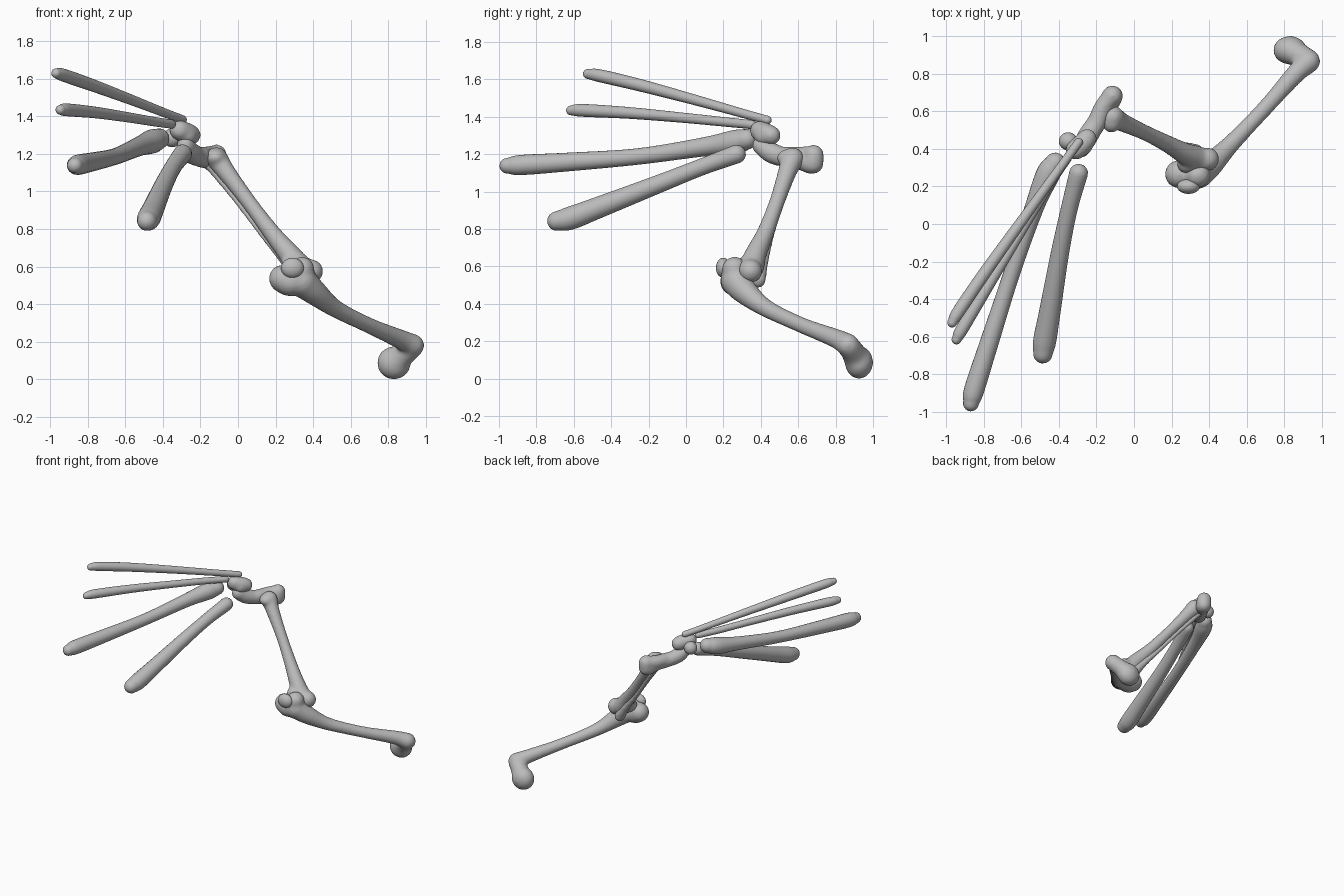
import bpy, bmesh, math
from mathutils import Vector, Matrix

bone_mat = bpy.data.materials.new("bone_grey")
bone_mat.diffuse_color = (0.5, 0.5, 0.5, 1)


def spline(a, b, c, d, t):
    return 0.5 * (2 * b + (c - a) * t + (2 * a - 5 * b + 4 * c - d) * t * t
                  + (3 * b - a - 3 * c + d) * t ** 3)


def tube(bm, pts, sides=20, steps=6):
    """Round-ended tube through (x, y, z, radius) points."""
    p = [Vector(q) for q in pts]
    p = [2 * p[0] - p[1]] + p + [2 * p[-1] - p[-2]]
    path = [spline(*p[i:i + 4], k / steps) for i in range(len(p) - 3) for k in range(steps)]
    path.append(p[-2])
    rings = [(q.xyz, max(q.w, 0.008)) for q in path]
    d0 = (rings[0][0] - rings[1][0]).normalized()
    d1 = (rings[-1][0] - rings[-2][0]).normalized()

    def cap(c, r, d):
        return [(c + d * r * math.sin(a), r * math.cos(a)) for a in (0.35, 0.7, 1.05, 1.4)]
    rings = cap(*rings[0], d0)[::-1] + rings + cap(*rings[-1], d1)
    loops = []
    side = d1.orthogonal()
    for i, (c, r) in enumerate(rings):
        d = (rings[min(i + 1, len(rings) - 1)][0] - rings[max(i - 1, 0)][0]).normalized()
        side = (side - d * side.dot(d)).normalized()
        up = d.cross(side)
        loops.append([bm.verts.new(c + r * (side * math.cos(t) + up * math.sin(t)))
                      for t in (2 * math.pi * k / sides for k in range(sides))])
    for a, b in zip(loops, loops[1:]):
        for k in range(sides):
            j = (k + 1) % sides
            bm.faces.new((a[k], a[j], b[j], b[k]))
    bm.faces.new(loops[0][::-1])
    bm.faces.new(loops[-1])


def ball(bm, c, size):
    m = Matrix.Translation(c) @ Matrix.Diagonal((*size, 1))
    bmesh.ops.create_uvsphere(bm, u_segments=24, v_segments=14, radius=1, matrix=m)


def bone(name, tubes, balls=(), fuse=True):
    bm = bmesh.new()
    for t in tubes:
        tube(bm, t)
    for c, s in balls:
        ball(bm, c, s)
    bmesh.ops.recalc_face_normals(bm, faces=bm.faces)
    me = bpy.data.meshes.new(name)
    bm.to_mesh(me)
    bm.free()
    me.materials.append(bone_mat)
    me.shade_smooth()
    ob = bpy.data.objects.new(name, me)
    bpy.context.collection.objects.link(ob)
    if fuse:  # blend overlapping lumps into one organic surface
        rm = ob.modifiers.new("fuse", 'REMESH')
        rm.mode = 'VOXEL'
        rm.voxel_size = 0.01
        rm.use_smooth_shade = True
        sm = ob.modifiers.new("soften", 'SMOOTH')
        sm.factor = 0.5
        sm.iterations = 14


# Thigh bone: shaft, hip ball, and the two knee knuckles
bone("thigh_bone",
     [[(0.93, 0.865, 0.18, 0.062), (0.86, 0.80, 0.215, 0.052), (0.70, 0.62, 0.285, 0.043),
       (0.52, 0.43, 0.375, 0.048), (0.41, 0.32, 0.46, 0.068), (0.34, 0.27, 0.52, 0.084)],
      [(0.93, 0.87, 0.175, 0.06), (0.875, 0.90, 0.13, 0.066), (0.835, 0.925, 0.085, 0.077)],
      [(0.24, 0.265, 0.535, 0.076), (0.29, 0.26, 0.52, 0.078), (0.34, 0.26, 0.585, 0.068)]],
     [((0.83, 0.925, 0.087), (0.09, 0.076, 0.088))])

# Kneecap
bone("kneecap", [], [((0.29, 0.2, 0.592), (0.061, 0.04, 0.054))], False)

# Shin bone: broad knee plate, slim shaft, ankle end
bone("shin_bone",
     [[(0.33, 0.35, 0.595, 0.068), (0.27, 0.375, 0.67, 0.058), (0.18, 0.425, 0.78, 0.047),
       (0.06, 0.485, 0.94, 0.042), (-0.06, 0.54, 1.10, 0.05), (-0.115, 0.57, 1.175, 0.062)],
      [(0.28, 0.32, 0.605, 0.052), (0.39, 0.345, 0.575, 0.064)]],
     [((-0.12, 0.56, 1.18), (0.06, 0.075, 0.05))])

# Thin outer shin bone
bone("outer_shin_bone",
     [[(0.33, 0.385, 0.525, 0.042), (0.25, 0.415, 0.63, 0.028), (0.13, 0.455, 0.775, 0.021),
       (0.0, 0.51, 0.945, 0.02), (-0.12, 0.565, 1.10, 0.026), (-0.165, 0.575, 1.165, 0.038)]])

# Heel bone reaching forward to the instep
bone("heel_bone",
     [[(-0.12, 0.67, 1.15, 0.058), (-0.155, 0.61, 1.17, 0.054), (-0.20, 0.54, 1.18, 0.052),
       (-0.25, 0.46, 1.205, 0.056), (-0.28, 0.40, 1.245, 0.048)],
      [(-0.115, 0.68, 1.15, 0.056), (-0.115, 0.682, 1.195, 0.056)],
      [(-0.12, 0.68, 1.195, 0.05), (-0.17, 0.61, 1.19, 0.05), (-0.20, 0.53, 1.19, 0.05)]])

# Ankle block and small instep bone
bone("ankle_block",
     [[(-0.31, 0.395, 1.325, 0.055), (-0.27, 0.43, 1.31, 0.055), (-0.25, 0.455, 1.30, 0.053)],
      [(-0.30, 0.40, 1.32, 0.05), (-0.27, 0.415, 1.295, 0.05)]])
bone("instep_bone", [], [((-0.35, 0.44, 1.285), (0.05, 0.048, 0.05))], False)

# Four long toe bones, tip first
toes = {
    "upper_toe_bone": [(-0.968, -0.525, 1.629, 0.026), (-0.93, -0.46, 1.619, 0.034),
                       (-0.78, -0.24, 1.567, 0.033), (-0.58, 0.04, 1.492, 0.028),
                       (-0.40, 0.29, 1.422, 0.024), (-0.295, 0.435, 1.382, 0.023)],
    "second_toe_bone": [(-0.945, -0.615, 1.434, 0.026), (-0.91, -0.55, 1.434, 0.034),
                        (-0.76, -0.30, 1.42, 0.031), (-0.59, -0.02, 1.395, 0.027),
                        (-0.45, 0.21, 1.372, 0.025), (-0.355, 0.35, 1.358, 0.024)],
    "third_toe_bone": [(-0.868, -0.955, 1.138, 0.042), (-0.85, -0.88, 1.142, 0.054),
                       (-0.77, -0.63, 1.158, 0.05), (-0.65, -0.26, 1.187, 0.044),
                       (-0.53, 0.09, 1.238, 0.051), (-0.46, 0.26, 1.265, 0.064),
                       (-0.42, 0.325, 1.28, 0.055)],
    "lower_toe_bone": [(-0.485, -0.69, 0.842, 0.052), (-0.475, -0.62, 0.857, 0.062),
                       (-0.45, -0.48, 0.91, 0.058), (-0.395, -0.16, 1.035, 0.049),
                       (-0.345, 0.08, 1.13, 0.045), (-0.295, 0.27, 1.20, 0.05)],
}
for toe_name, toe_path in toes.items():
    bone(toe_name, [toe_path], fuse=False)
